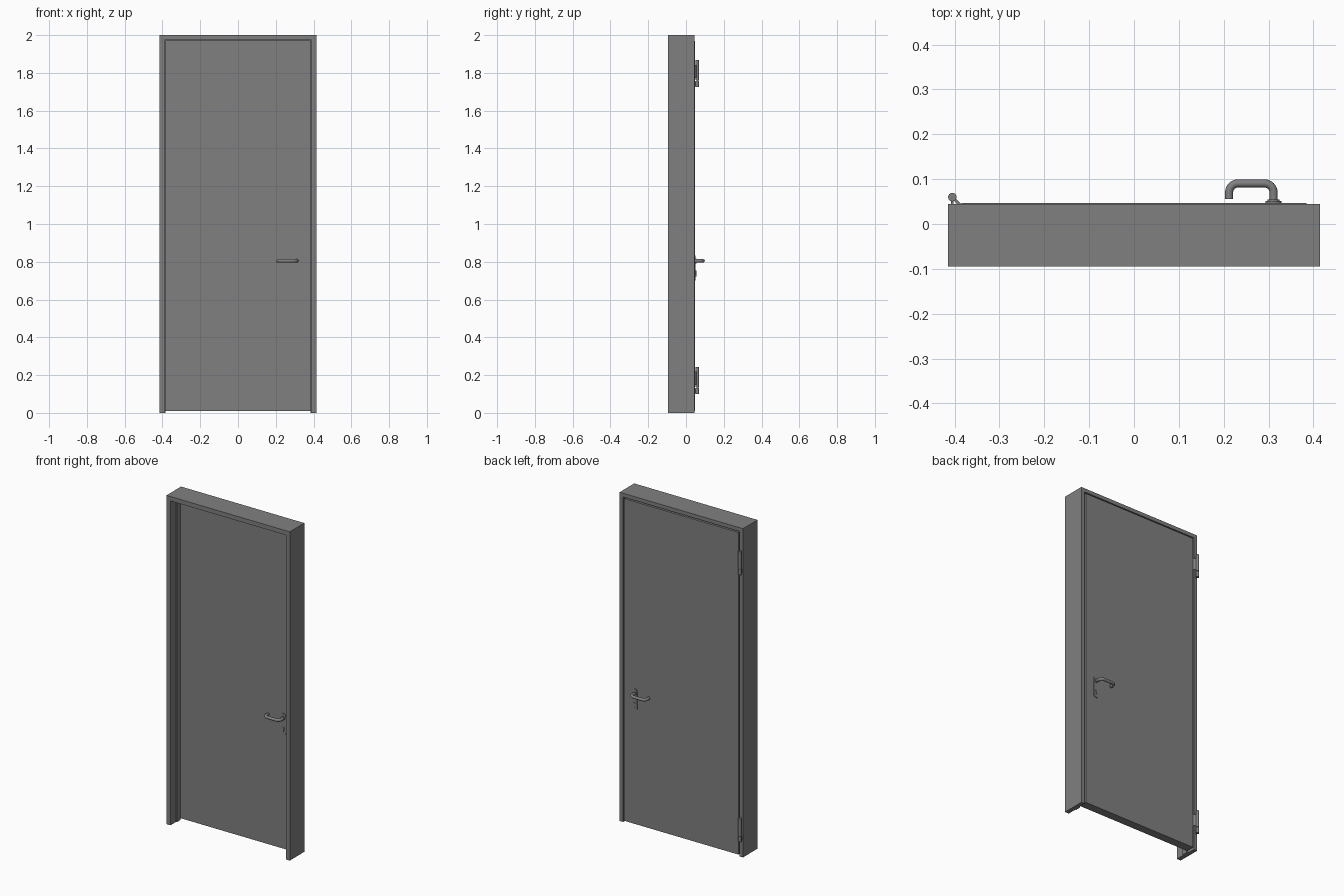
import bpy, bmesh, math
from mathutils import Vector

cube = bpy.data.objects.get("Cube")
if cube:
    bpy.data.objects.remove(cube, do_unlink=True)

grey = bpy.data.materials.new("plain_grey")
grey.use_nodes = True
COLOR = (0.216, 0.216, 0.216, 1)
grey.diffuse_color = COLOR
grey.node_tree.nodes["Principled BSDF"].inputs["Base Color"].default_value = COLOR


def finish(name, bm, smooth=False):
    bmesh.ops.recalc_face_normals(bm, faces=bm.faces)
    mesh = bpy.data.meshes.new(name)
    bm.to_mesh(mesh)
    bm.free()
    ob = bpy.data.objects.new(name, mesh)
    bpy.context.collection.objects.link(ob)
    mesh.materials.append(grey)
    if smooth:
        bpy.ops.object.select_all(action="DESELECT")
        ob.select_set(True)
        bpy.context.view_layer.objects.active = ob
        bpy.ops.object.shade_smooth_by_angle(angle=math.radians(35))
    return ob


def loft(name, rings, smooth=False):
    """Skin equal closed rings and cap both ends."""
    bm = bmesh.new()
    loops = [[bm.verts.new(p) for p in ring] for ring in rings]
    n = len(loops[0])
    for a, b in zip(loops, loops[1:]):
        for i in range(n):
            j = (i + 1) % n
            bm.faces.new((a[i], a[j], b[j], b[i]))
    bm.faces.new(loops[0])
    bm.faces.new(loops[-1])
    return finish(name, bm, smooth)


def box(name, x0, x1, y0, y1, z0, z1):
    ring = [(x0, y0), (x1, y0), (x1, y1), (x0, y1)]
    return loft(name, [[(x, y, z) for x, y in ring] for z in (z0, z1)])


def cylinder_z(name, x, y, r, z0, z1, n=24):
    angles = [2 * math.pi * i / n for i in range(n)]
    return loft(name, [[(x + r * math.cos(a), y + r * math.sin(a), z) for a in angles]
                       for z in (z0, z1)], True)


def capsule_y(name, x, r, z0, z1, y0, y1, n=12):
    """Upright plate with round ends; equal z0 and z1 give a disc."""
    ring = []
    for zc, start in ((z1, 0), (z0, math.pi)):
        for i in range(n + (z0 != z1)):
            a = start + math.pi * i / n
            ring.append((x + r * math.cos(a), zc + r * math.sin(a)))
    return loft(name, [[(px, y, pz) for px, pz in ring] for y in (y0, y1)], True)


# Frame: rebated jamb section swept up, across and down with mitred corners
W, TOP, FRONT, BACK = 0.415, 2.0, -0.095, 0.045
section = [(0, FRONT), (0.027, FRONT), (0.027, -0.04), (0.032, -0.04),
           (0.032, -0.006), (0.023, -0.006), (0.023, BACK), (0, BACK)]
stations = [(-1, False), (-1, True), (1, True), (1, False)]
loft("door_frame", [[(s * (W - d), y, TOP - d if up else 0) for d, y in section]
                    for s, up in stations])

# Door leaf
DOOR_FRONT, DOOR_BACK = -0.005, 0.0465
box("door_leaf", -0.385, 0.385, DOOR_FRONT, DOOR_BACK, 0.01, 1.97)


# Lever handle: round tube along a rounded bracket path
def lever(name, face, side):
    corner, reach, r = 0.02, 0.044, 0.009
    xr, xl, yb = 0.311, 0.212, face + side * reach
    path = [Vector((xr, face, 0)), ]
    for cx, start in ((xr - corner, 0), (xl + corner, math.pi / 2)):
        for i in range(9):
            a = start + math.pi / 2 * i / 8
            path.append(Vector((cx + corner * math.cos(a),
                                yb - side * corner + side * corner * math.sin(a), 0)))
    path.append(Vector((xl, face + side * 0.009, 0)))
    rings = []
    for i, p in enumerate(path):
        t = (path[min(i + 1, len(path) - 1)] - path[max(i - 1, 0)]).normalized()
        if i in (0, len(path) - 1):
            t = Vector((0, side if i == 0 else -side, 0))
        across = t.cross(Vector((0, 0, 1)))
        rings.append([p + across * r * math.cos(k * math.pi / 8)
                      + Vector((0, 0, 0.805 + r * math.sin(k * math.pi / 8)))
                      for k in range(16)])
    loft(name, rings, True)


for label, face, side in (("front", DOOR_FRONT, -1), ("back", DOOR_BACK, 1)):
    lever(label + "_lever", face, side)
    capsule_y(label + "_handle_plate", 0.311, 0.0175, 0.718, 0.817, face, face + side * 0.005)
    capsule_y(label + "_lever_collar", 0.311, 0.013, 0.805, 0.805, face, face + side * 0.008)
    # Lock cylinder: round head over a narrow tail
    capsule_y(label + "_lock_head", 0.311, 0.008, 0.745, 0.745, face, face + side * 0.008)
    capsule_y(label + "_lock_tail", 0.311, 0.0045, 0.726, 0.742, face, face + side * 0.008)

# Hinges: two-part knuckle with a leaf bent onto the door and one on the frame
HX, HY, HR = -0.405, 0.06, 0.0095
for label, z in (("lower", 0.1), ("upper", 1.725)):
    cylinder_z(label + "_hinge_base_knuckle", HX, HY, HR, z, z + 0.033)
    cylinder_z(label + "_hinge_pin", HX, HY, HR * 0.6, z + 0.03, z + 0.04)
    cylinder_z(label + "_hinge_top_knuckle", HX, HY, HR, z + 0.037, z + 0.142)
    bent = [(HX, HY - 0.004), (HX + 0.008, HY - 0.004), (-0.386, 0.046),
            (-0.386, 0.04), (-0.391, 0.04), (HX + 0.005, HY - 0.009), (HX, HY - 0.009)]
    loft(label + "_hinge_door_leaf", [[(x, y, h) for x, y in bent]
                                      for h in (z + 0.048, z + 0.118)])
    box(label + "_hinge_frame_leaf", HX - 0.003, HX + 0.003, 0.04, HY, z + 0.003, z + 0.03)
